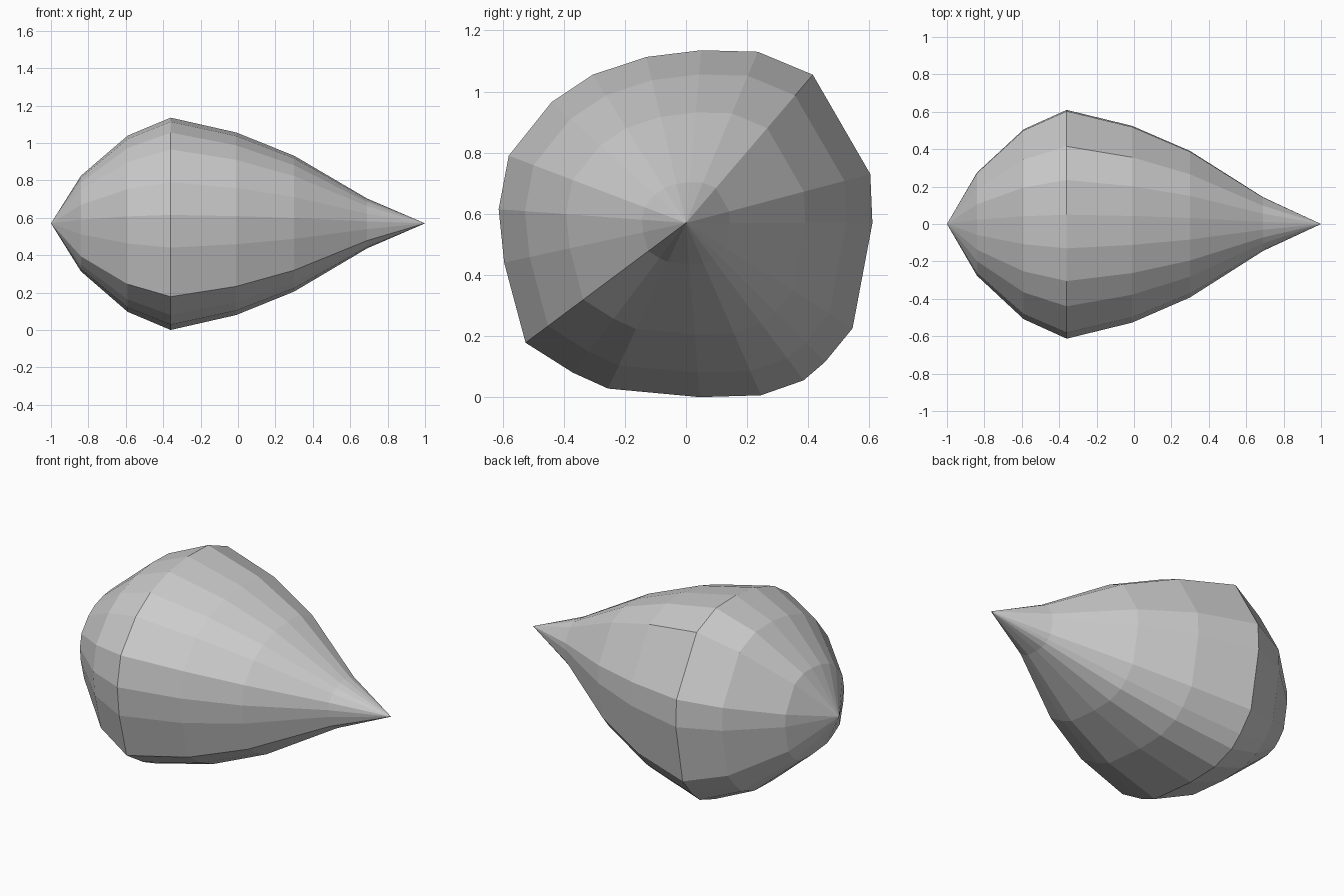
import bpy, bmesh

if "Cube" in bpy.data.objects:
    bpy.data.objects.remove(bpy.data.objects["Cube"])

CZ = 0.57
# Widest cross-section of the cut stone (y, z), an irregular faceted outline
OUTLINE = [(0.05, 1.135), (0.235, 1.13), (0.415, 1.055), (0.603, 0.73), (0.61, 0.57),
           (0.545, 0.225), (0.455, 0.115), (0.385, 0.055), (0.245, 0.006), (0.045, 0.0),
           (-0.255, 0.028), (-0.37, 0.08), (-0.525, 0.178), (-0.595, 0.44),
           (-0.613, 0.615), (-0.58, 0.79), (-0.44, 0.965), (-0.305, 1.055), (-0.13, 1.113)]
# Stations along the length (x, scale of the cross-section)
STATIONS = [(-0.84, 0.45), (-0.59, 0.83), (-0.36, 1.0), (-0.01, 0.86), (0.3, 0.64), (0.69, 0.235)]

# Teardrop body: scaled rings bridged with quads, pointed at both ends
bm = bmesh.new()
rings = [[bm.verts.new((x, y * s, CZ + (z - CZ) * s)) for y, z in OUTLINE]
         for x, s in STATIONS]
n = len(OUTLINE)
for a, b in zip(rings, rings[1:]):
    for i in range(n):
        j = (i + 1) % n
        bm.faces.new((a[i], a[j], b[j], b[i]))
for x, ring in ((-1, rings[0]), (1, rings[-1])):
    tip = bm.verts.new((x, 0, CZ))
    for i in range(n):
        bm.faces.new((tip, ring[i], ring[(i + 1) % n]))
bmesh.ops.recalc_face_normals(bm, faces=bm.faces)
mesh = bpy.data.meshes.new("teardrop_body")
bm.to_mesh(mesh)
bm.free()
bpy.context.collection.objects.link(bpy.data.objects.new("teardrop_body", mesh))
